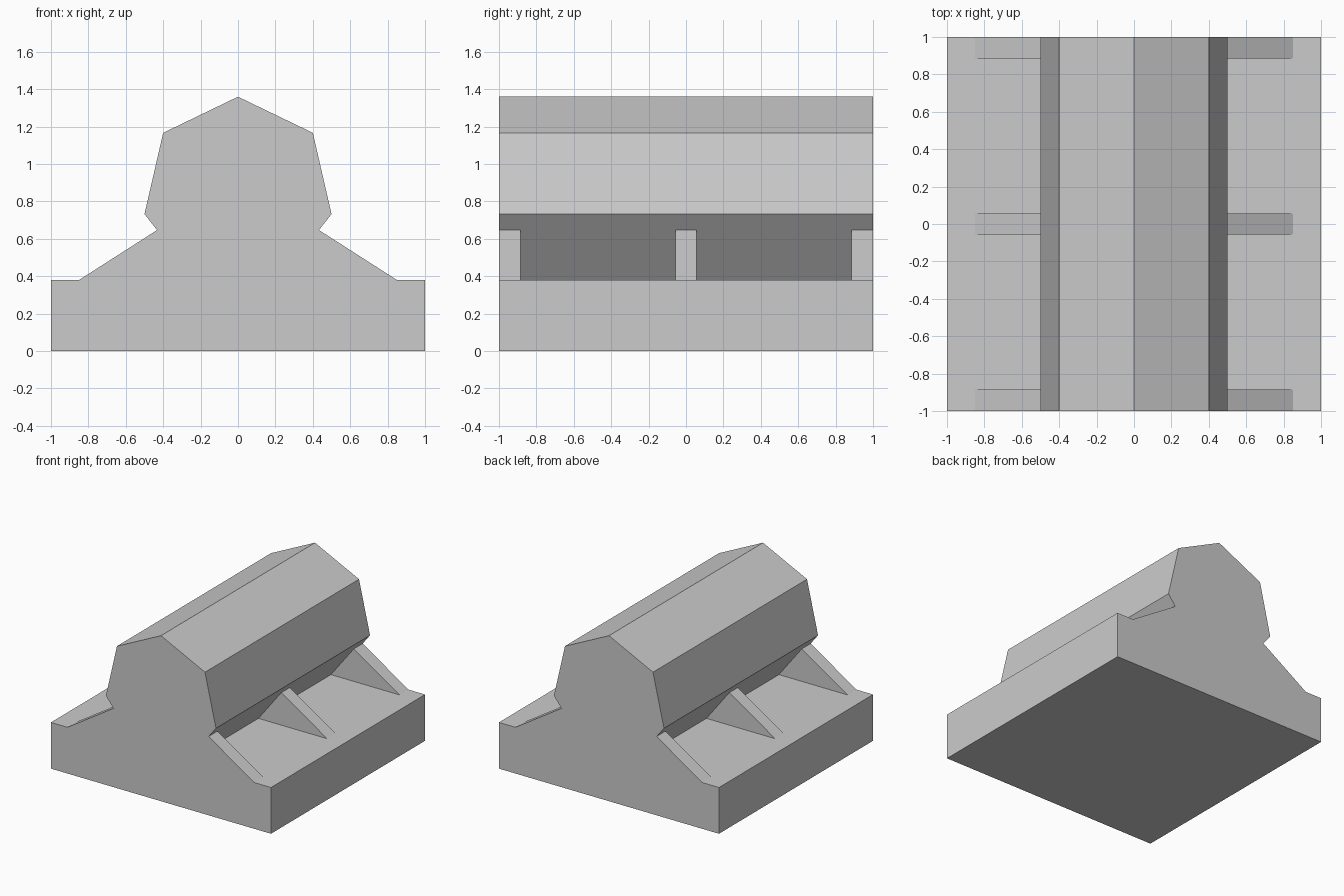
import bpy
import bmesh

cube = bpy.data.objects.get("Cube")
if cube:
    bpy.data.objects.remove(cube, do_unlink=True)

grey = bpy.data.materials.new("plain_grey")
grey.use_nodes = True
colour = (0.6, 0.6, 0.6, 1)
grey.diffuse_color = colour
grey.node_tree.nodes["Principled BSDF"].inputs["Base Color"].default_value = colour


def extrude_profile(name, spans, steps):
    """Sweep (x, z) sections along y; each step is (profile, y0, y1)."""
    bm = bmesh.new()
    for profile, y0, y1 in steps:
        face = bm.faces.new([bm.verts.new((x, y0, z)) for x, z in profile])
        new = bmesh.ops.extrude_face_region(bm, geom=[face], use_keep_orig=True)
        moved = [v for v in new["geom"] if isinstance(v, bmesh.types.BMVert)]
        bmesh.ops.translate(bm, verts=moved, vec=(0, y1 - y0, 0))
    # Weld neighbouring sections and drop the walls shared between them
    bmesh.ops.remove_doubles(bm, verts=bm.verts, dist=0.0001)
    inner = [f for f in bm.faces if abs(f.normal.y) > 0.9
             and any(abs(f.calc_center_median().y - s) < 0.001 for s in spans)
             and len(f.verts) == 0]
    if inner:
        bmesh.ops.delete(bm, geom=inner, context="FACES")
    bmesh.ops.recalc_face_normals(bm, faces=bm.faces)
    mesh = bpy.data.meshes.new(name)
    bm.to_mesh(mesh)
    bm.free()
    mesh.materials.append(grey)
    obj = bpy.data.objects.new(name, mesh)
    bpy.context.collection.objects.link(obj)
    return obj


def mirrored(half):
    """Complete a right-hand outline with its reflection in x."""
    return half + [(-x, z) for x, z in reversed(half) if x > 0]


FLOOR = 0.38
foot = (0.225, FLOOR)        # inner end of the undercut
notch = (0.433, 0.647)       # where a rib meets the undercut
rib_toe = (0.85, FLOOR)

# Base slab and undercut rail as one continuous solid
rail_half = [(1, 0), (1, FLOOR), foot, (0.5, 0.733), (0.4, 1.167), (0, 1.36)]
extrude_profile("rail_body", [], [(mirrored(rail_half), -1, 1)])

# Sloped ribs under both overhangs: two at the ends, one in the middle
for place, y0, y1 in (("front", -1, -0.885), ("middle", -0.056, 0.056), ("back", 0.885, 1)):
    for side, s in (("left", 1), ("right", -1)):
        triangle = [(s * x, z) for x, z in (foot, rib_toe, notch)]
        extrude_profile(f"{place}_{side}_rib", [], [(triangle, y0, y1)])
